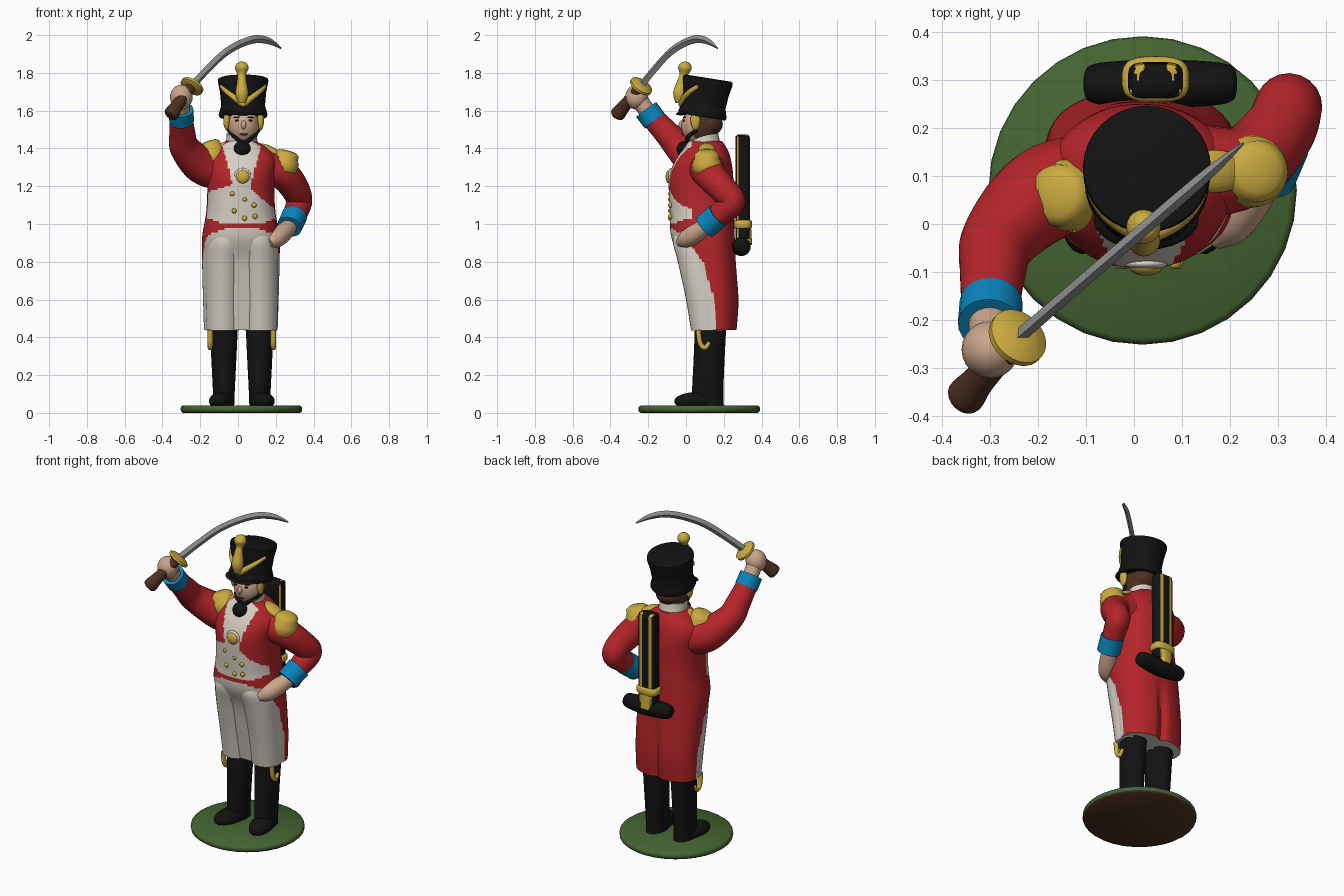
import bpy, bmesh, math
from mathutils import Vector, Matrix

cube = bpy.data.objects.get("Cube")
if cube:
    bpy.data.objects.remove(cube)

# Materials
COLOURS = {
    "red": (0.46, 0.018, 0.022), "white": (0.68, 0.63, 0.56), "black": (0.006, 0.006, 0.006),
    "gold": (0.6, 0.41, 0.05), "blue": (0.003, 0.24, 0.52), "skin": (0.6, 0.38, 0.26),
    "brown": (0.075, 0.03, 0.015), "steel": (0.27, 0.27, 0.27), "green": (0.058, 0.13, 0.032)}
MATS = {}
for key, rgb in COLOURS.items():
    m = bpy.data.materials.new(key)
    m.use_nodes = True
    m.diffuse_color = (*rgb, 1)
    m.node_tree.nodes["Principled BSDF"].inputs["Base Color"].default_value = (*rgb, 1)
    MATS[key] = m


def finish(name, bm, mat, rule=None):
    """Turn a bmesh into an object; rule(face centre) may pick the colour."""
    bmesh.ops.recalc_face_normals(bm, faces=bm.faces)
    used = [mat]
    for f in bm.faces:
        key = rule(f.calc_center_median()) if rule else mat
        if key not in used:
            used.append(key)
        f.material_index = used.index(key)
    me = bpy.data.meshes.new(name)
    bm.to_mesh(me)
    bm.free()
    for key in used:
        me.materials.append(MATS[key])
    me.shade_smooth()
    me.set_sharp_from_angle(angle=math.radians(50))
    ob = bpy.data.objects.new(name, me)
    bpy.context.collection.objects.link(ob)
    return ob


def smooth(rows, steps):
    """Catmull-Rom interpolation of tuples."""
    out = []
    for i in range(len(rows) - 1):
        a, b, c, d = (rows[max(0, min(len(rows) - 1, i + k))] for k in (-1, 0, 1, 2))
        for s in range(steps):
            t = s / steps
            out.append([0.5 * (2*q + (r - p)*t + (2*p - 5*q + 4*r - u)*t*t + (3*q - p - 3*r + u)*t**3)
                        for p, q, r, u in zip(a, b, c, d)])
    return out + [list(rows[-1])]


def bridge(name, rings, mat, rule=None):
    bm = bmesh.new()
    vs = [[bm.verts.new(p) for p in ring] for ring in rings]
    n = len(vs[0])
    for a, b in zip(vs, vs[1:]):
        for i in range(n):
            bm.faces.new((a[i], a[(i + 1) % n], b[(i + 1) % n], b[i]))
    bm.faces.new(vs[0])
    bm.faces.new(vs[-1])
    return finish(name, bm, mat, rule)


def loft(name, rows, mat, rule=None, n=32, steps=4, power=2.0, mx=Matrix(), warp=None):
    """Rows are (z, centre x, centre y, radius x, radius y)."""
    rings = []
    for z, cx, cy, rx, ry in smooth(rows, steps):
        ring = []
        for i in range(n):
            c, s = math.cos(math.tau * i / n), math.sin(math.tau * i / n)
            p = Vector((cx + rx * math.copysign(abs(c) ** (2 / power), c),
                        cy + ry * math.copysign(abs(s) ** (2 / power), s), z))
            ring.append(mx @ (warp(p) if warp else p))
        rings.append(ring)
    return bridge(name, rings, mat, rule)


def turned(name, prof, mat, mx, steps=1, rule=None):
    return loft(name, [(z, 0, 0, r, r) for z, r in prof], mat, rule, steps=steps, mx=mx)


def tube(name, pts, mat, n=20, steps=6):
    """Round limb through points (x, y, z, radius)."""
    rows = smooth(pts, steps)
    cs = [Vector(r[:3]) for r in rows]
    rings, q, prev = [], None, None
    for i, c in enumerate(cs):
        t = (cs[min(i + 1, len(cs) - 1)] - cs[max(i - 1, 0)]).normalized()
        q = t.to_track_quat('Z', 'Y') if q is None else prev.rotation_difference(t) @ q
        prev = t
        rings.append([c + q @ Vector((math.cos(math.tau * k / n), math.sin(math.tau * k / n), 0)) * rows[i][3]
                      for k in range(n)])
    return bridge(name, rings, mat)


def ball(name, loc, size, mat, rule=None, rot=Matrix(), seg=24):
    bm = bmesh.new()
    mx = Matrix.Translation(loc) @ rot @ Matrix.Diagonal((*size, 1))
    bmesh.ops.create_uvsphere(bm, u_segments=seg, v_segments=seg // 2, radius=1, matrix=mx)
    return finish(name, bm, mat, rule)


def at(loc, angle=0, axis='X'):
    return Matrix.Translation(loc) @ Matrix.Rotation(math.radians(angle), 4, axis)


# Base
turned("base", [(0, 0.31), (0.008, 0.32), (0.02, 0.322), (0.032, 0.32), (0.04, 0.308)], "green",
       at((0.018, 0.07, 0)), rule=lambda c: "brown" if c.z < 0.013 else "green")

# Boots, trouser legs and garters
MID = 0.02
for side, s in (("right", -1), ("left", 1)):
    x = MID + s * 0.095
    loft(side + "_boot", [(0.04, x, 0.115, 0.055, 0.085), (0.12, x, 0.115, 0.058, 0.083),
         (0.28, x, 0.122, 0.066, 0.082), (0.45, x, 0.13, 0.074, 0.083)], "black")
    ball(side + "_foot", (x + s * 0.012, 0.055, 0.062), (0.064, 0.12, 0.048), "black",
         rot=Matrix.Rotation(s * math.radians(12), 4, 'Z'))
    loft(side + "_trouser_leg", [(0.435, MID + s * 0.1, 0.115, 0.086, 0.088),
         (0.6, MID + s * 0.1, 0.1, 0.092, 0.1), (0.8, MID + s * 0.095, 0.07, 0.098, 0.113),
         (0.92, MID + s * 0.08, 0.05, 0.1, 0.12), (1.0, MID + s * 0.06, 0.06, 0.08, 0.09)], "white")
    gx = x + s * 0.072
    tube(side + "_garter", [(gx, 0.065, 0.44, 0.014), (gx, 0.075, 0.37, 0.014),
         (gx, 0.1, 0.345, 0.014), (gx, 0.125, 0.375, 0.01)], "gold", n=10)


# Coat body: white waistcoat, crossed belts and trouser front by rule
def coat_rule(c):
    u, z = abs(c.x - MID), c.z
    if z < 0.985 - 0.35 * max(0, u - 0.06):
        edges = [(0.4, 0.165), (0.6, 0.15), (0.8, 0.09), (0.9, 0.02), (1.0, -0.07)]
        for (z0, y0), (z1, y1) in zip(edges, edges[1:]):
            if z0 <= z < z1:
                return "white" if c.y < y0 + (y1 - y0) * (z - z0) / (z1 - z0) else "red"
    if c.y > 0.03:
        return "red"
    slope = 0.3 if c.x < MID else 0.85
    waistcoat = 1.0 + 0.4 * max(0, u - 0.1) < z < 1.225 - slope * u
    bib = z > 1.16 and u < 0.05 + 0.27 * max(0, z - 1.22)
    return "white" if waistcoat or bib else "red"


def tail_split(p):
    if p.y > 0.15 and p.z < 0.85:
        p.y -= 0.025 * math.exp(-((p.x - MID) / 0.025) ** 2) * min(1, (0.85 - p.z) * 5)
    return p


loft("coat", [(z, 0.015, cy, rx, ry) for z, cy, rx, ry in (
    (0.44, 0.16, 0.195, 0.11), (0.6, 0.15, 0.2, 0.13), (0.8, 0.12, 0.205, 0.145),
    (0.93, 0.09, 0.205, 0.168), (1.05, 0.085, 0.185, 0.17), (1.15, 0.08, 0.178, 0.17),
    (1.25, 0.08, 0.18, 0.17), (1.33, 0.09, 0.19, 0.15), (1.39, 0.1, 0.155, 0.122),
    (1.44, 0.1, 0.08, 0.09))], "red", coat_rule, n=96, steps=10, power=2.3, warp=tail_split)

# Buttons and belt plate
for bx, bz in ((0.035, 1.13), (-0.02, 1.07), (0.085, 1.1), (0.035, 1.03), (-0.03, 1.16), (0.09, 1.04)):
    ball("waistcoat_button", (bx, -0.083, bz), (0.014, 0.012, 0.014), "gold", seg=10)
ball("belt_plate_rim", (0.025, -0.083, 1.25), (0.046, 0.014, 0.046), "white")
ball("belt_plate", (0.025, -0.088, 1.25), (0.036, 0.02, 0.036), "gold")

# Raised right arm
tube("right_sleeve", [(-0.09, 0.09, 1.28, 0.1), (-0.19, 0.06, 1.31, 0.1), (-0.28, -0.03, 1.4, 0.08),
     (-0.295, -0.1, 1.48, 0.069), (-0.3, -0.18, 1.565, 0.06)], "red")
tube("right_cuff", [(-0.298, -0.165, 1.545, 0.066), (-0.302, -0.21, 1.605, 0.066)], "blue", steps=1)
tube("right_wrist", [(-0.3, -0.2, 1.59, 0.045), (-0.3, -0.25, 1.66, 0.045)], "skin", steps=1)
ball("right_hand", (-0.3, -0.262, 1.672), (0.06, 0.06, 0.066), "skin")

# Left arm with hand on hip
tube("left_sleeve", [(0.13, 0.11, 1.3, 0.1), (0.23, 0.12, 1.27, 0.086), (0.3, 0.19, 1.19, 0.076),
     (0.323, 0.245, 1.12, 0.07), (0.305, 0.19, 1.06, 0.064), (0.28, 0.12, 1.0, 0.055)], "red")
tube("left_cuff", [(0.3, 0.17, 1.045, 0.068), (0.272, 0.1, 0.985, 0.066)], "blue", steps=1)
tube("left_hand", [(0.275, 0.11, 0.99, 0.042), (0.235, 0.05, 0.95, 0.05), (0.2, 0.0, 0.92, 0.046),
     (0.165, -0.035, 0.9, 0.022)], "skin")
ball("cuff_button", (0.335, 0.15, 1.045), (0.014, 0.018, 0.016), "gold", seg=10)

# Epaulettes
EPAULETTE = [(-0.058, 0.07), (-0.05, 0.077), (0.0, 0.074), (0.008, 0.066), (0.038, 0.064), (0.052, 0.045), (0.056, 0.015)]
for side, loc, tilt, strap in (("left", (0.25, 0.11, 1.335), 14, (0.17, 0.11, 1.39)),
                               ("right", (-0.145, 0.06, 1.385), -22, (-0.09, 0.075, 1.405))):
    turned(side + "_epaulette", EPAULETTE, "gold", at(loc, tilt, 'Y'))
    ball(side + "_shoulder_strap", strap, (0.075, 0.045, 0.022), "gold",
         rot=Matrix.Rotation(math.radians(25 if side == "left" else -25), 4, 'Y'))

# Collar, stock and head
turned("collar", [(-0.05, 0.092), (0.0, 0.083), (0.045, 0.08)], "white", at((MID, 0.095, 1.435), 9), steps=3)
ball("stock", (0.022, -0.005, 1.395), (0.046, 0.045, 0.045), "black")
HX = 0.03


def hair_rule(c):
    u = abs(c.x - HX)
    return "brown" if c.y > 0.09 or (u > 0.066 and c.y > 0.045 and c.z > 1.46) else "skin"


ball("head", (HX, 0.075, 1.52), (0.085, 0.1, 0.105), "skin", hair_rule, seg=48)
ball("back_hair", (HX, 0.12, 1.53), (0.08, 0.075, 0.065), "brown")
ball("nose", (HX, -0.022, 1.525), (0.014, 0.018, 0.024), "skin", seg=12)
ball("mouth", (HX, -0.014, 1.475), (0.022, 0.007, 0.006), "brown", seg=12)
for s in (-1, 1):
    ball("eye", (HX + s * 0.034, -0.011, 1.548), (0.013, 0.006, 0.006), "black", seg=12)
    ball("eyebrow", (HX + s * 0.036, -0.008, 1.565), (0.018, 0.007, 0.005), "brown", seg=12)
    ball("chin_scale", (HX + s * 0.09, 0.05, 1.552), (0.018, 0.026, 0.055), "gold")
tube("chin_strap", [(-0.05, 0.06, 1.5, 0.012), (-0.015, 0.01, 1.46, 0.012), (HX, 0.015, 1.43, 0.013),
     (0.075, 0.01, 1.46, 0.012), (0.11, 0.06, 1.5, 0.012)], "black", n=10)

# Tall hat, visor, cord and plume
HAT = at((0.027, 0.085, 1.567), -9)
turned("hat", [(0, 0.125), (0.012, 0.13), (0.035, 0.123), (0.06, 0.116), (0.13, 0.122), (0.19, 0.134),
       (0.203, 0.132), (0.208, 0.12)], "black", HAT)
ball("visor", (0.025, 0.01, 1.593), (0.11, 0.065, 0.014), "black", rot=Matrix.Rotation(math.radians(10), 4, 'X'))
cord = []
for i in range(-6, 7):
    a, h = i * 0.2, 0.05 + 0.018 * abs(i)
    r = 0.117 + 0.06 * max(0, h - 0.08)
    cord.append((*(HAT @ Vector((r * math.sin(a), -r * math.cos(a), h))), 0.018 - 0.001 * abs(i)))
tube("hat_cord", cord, "gold", n=10, steps=2)
tube("plume", [(0.022, -0.034, 1.64, 0.02), (0.021, -0.034, 1.69, 0.034), (0.02, -0.022, 1.75, 0.026),
     (0.02, -0.012, 1.79, 0.022), (0.02, -0.006, 1.825, 0.036), (0.02, -0.004, 1.85, 0.026),
     (0.02, -0.004, 1.86, 0.006)], "gold")

# Sabre
tube("sabre_grip", [(-0.36, -0.368, 1.572, 0.025), (-0.352, -0.36, 1.583, 0.04), (-0.32, -0.322, 1.63, 0.033),
     (-0.245, -0.24, 1.73, 0.028)], "brown")
aim = Vector((0.1, 0.11, 0.16)).to_track_quat('Z', 'Y').to_matrix().to_4x4()
turned("sabre_guard", [(-0.016, 0.05), (-0.008, 0.064), (0.006, 0.064), (0.016, 0.045), (0.022, 0.02)], "gold",
       Matrix.Translation((-0.243, -0.237, 1.73)) @ aim)
path = smooth([(-0.24, 1.735, 0.022), (-0.16, 1.82, 0.021), (-0.07, 1.905, 0.021), (0.02, 1.957, 0.021),
               (0.1, 1.979, 0.021), (0.17, 1.966, 0.017), (0.228, 1.93, 0.004)], 5)
spine = [Vector((x, -0.235 + (x + 0.24) * 0.862, z)) for x, z, w in path]
flat = Vector((0.862, -1, 0)).normalized()
rings = []
for i, c in enumerate(spine):
    t = (spine[min(i + 1, len(spine) - 1)] - spine[max(i - 1, 0)]).normalized()
    up, w = t.cross(flat), path[i][2]
    rings.append([c + up * w, c + flat * w * 0.65, c - up * w, c - flat * w * 0.65])
bridge("sabre_blade", rings, "steel")


# Slung case with gold bands, collar and roll
def case_rule(c):
    u = abs(c.x - 0.045)
    return "gold" if 0.024 < u < 0.042 and c.y > 0.3 or u > 0.05 and c.y < 0.28 else "black"


loft("back_case", [(z, 0.045, 0.3, 0.057 * k, 0.038 * k) for z, k in
     ((0.92, 1), (1.2, 1), (1.44, 1), (1.465, 0.9), (1.475, 0.6))], "black", case_rule, n=80, steps=3, power=4)
loft("case_collar", [(z, 0.045, 0.302, r, r * 0.68) for z, r in ((0.975, 0.062), (0.985, 0.07), (1.01, 0.07), (1.02, 0.06))],
     "gold", steps=2, power=3)
loft("case_buckle", [(0.89, 0.045, 0.315, 0.035, 0.035), (0.98, 0.045, 0.305, 0.045, 0.04)], "gold", power=3)
tube("back_roll", [(-0.105, 0.293, 0.885, 0.012), (-0.095, 0.293, 0.885, 0.036), (-0.05, 0.293, 0.885, 0.046),
     (0.055, 0.293, 0.88, 0.05), (0.16, 0.293, 0.885, 0.046), (0.205, 0.293, 0.885, 0.036),
     (0.215, 0.293, 0.885, 0.012)], "black")
